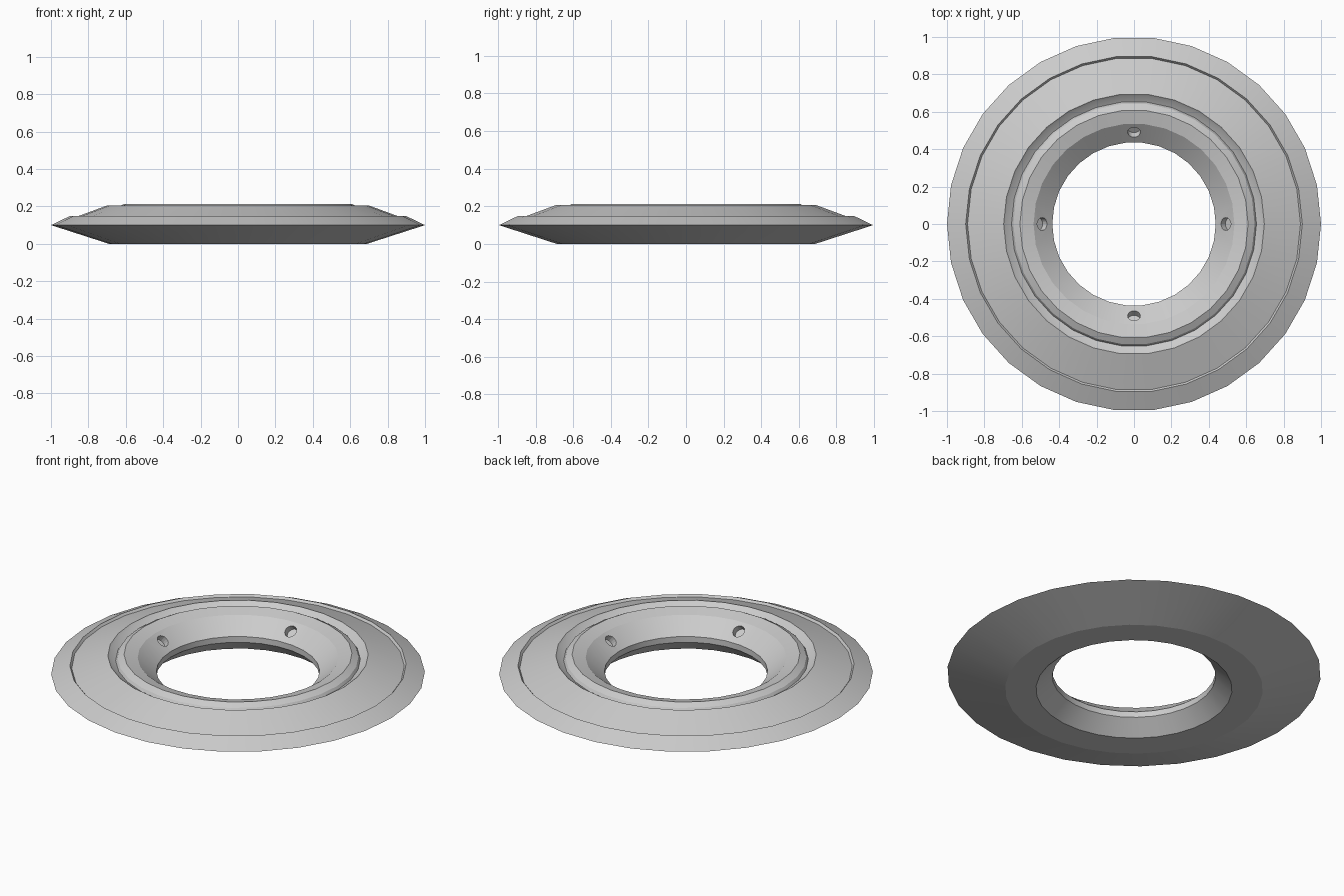
import bpy, bmesh, math
from mathutils import Vector

if "Cube" in bpy.data.objects:
    bpy.data.objects.remove(bpy.data.objects["Cube"])

SIDES = 30

# Cross-section (radius, height), running outward underneath and back over the top
profile = [
    (0.525, 0.0), (0.69, 0.0), (1.0, 0.10),          # underside to sharp rim
    (0.90, 0.148), (0.89, 0.135),                    # small inward step
    (0.697, 0.206), (0.686, 0.196),                  # edge of the groove
    (0.655, 0.178), (0.645, 0.194), (0.61, 0.213),   # groove and raised collar
    (0.537, 0.194),                                  # collar top
    (0.437, 0.112), (0.437, 0.078),                  # bowl and lip of the centre hole
]


def lathe(name, points):
    bm = bmesh.new()
    rings = []
    for i in range(SIDES):
        a = 2 * math.pi * i / SIDES
        rings.append([bm.verts.new((r * math.cos(a), r * math.sin(a), z)) for r, z in points])
    n = len(points)
    for i in range(SIDES):
        p, q = rings[i], rings[(i + 1) % SIDES]
        for j in range(n):
            k = (j + 1) % n
            bm.faces.new((p[j], q[j], q[k], p[k]))
    bmesh.ops.recalc_face_normals(bm, faces=bm.faces)
    me = bpy.data.meshes.new(name)
    bm.to_mesh(me)
    bm.free()
    ob = bpy.data.objects.new(name, me)
    bpy.context.collection.objects.link(ob)
    return ob


disc = lathe("flanged_ring", profile)

# Four blind bolt holes, square to the bowl surface
for i in range(4):
    a = i * math.pi / 2
    out = Vector((math.cos(a), math.sin(a), 0))
    normal = (-out * 0.082 + Vector((0, 0, 0.100))).normalized()
    centre = out * 0.492 + Vector((0, 0, 0.157))
    bpy.ops.mesh.primitive_cylinder_add(
        vertices=16, radius=0.034, depth=0.07, location=centre,
        rotation=normal.to_track_quat('Z', 'Y').to_euler())
    cutter = bpy.context.object
    cutter.name = "bolt_hole_cutter"
    mod = disc.modifiers.new("bolt_hole", 'BOOLEAN')
    mod.object = cutter
    mod.operation = 'DIFFERENCE'
    mod.solver = 'EXACT'
    bpy.ops.object.select_all(action='DESELECT')
    bpy.context.view_layer.objects.active = disc
    disc.select_set(True)
    bpy.ops.object.modifier_apply(modifier=mod.name)
    bpy.data.objects.remove(cutter)

bpy.ops.object.shade_smooth_by_angle(angle=math.radians(16))
